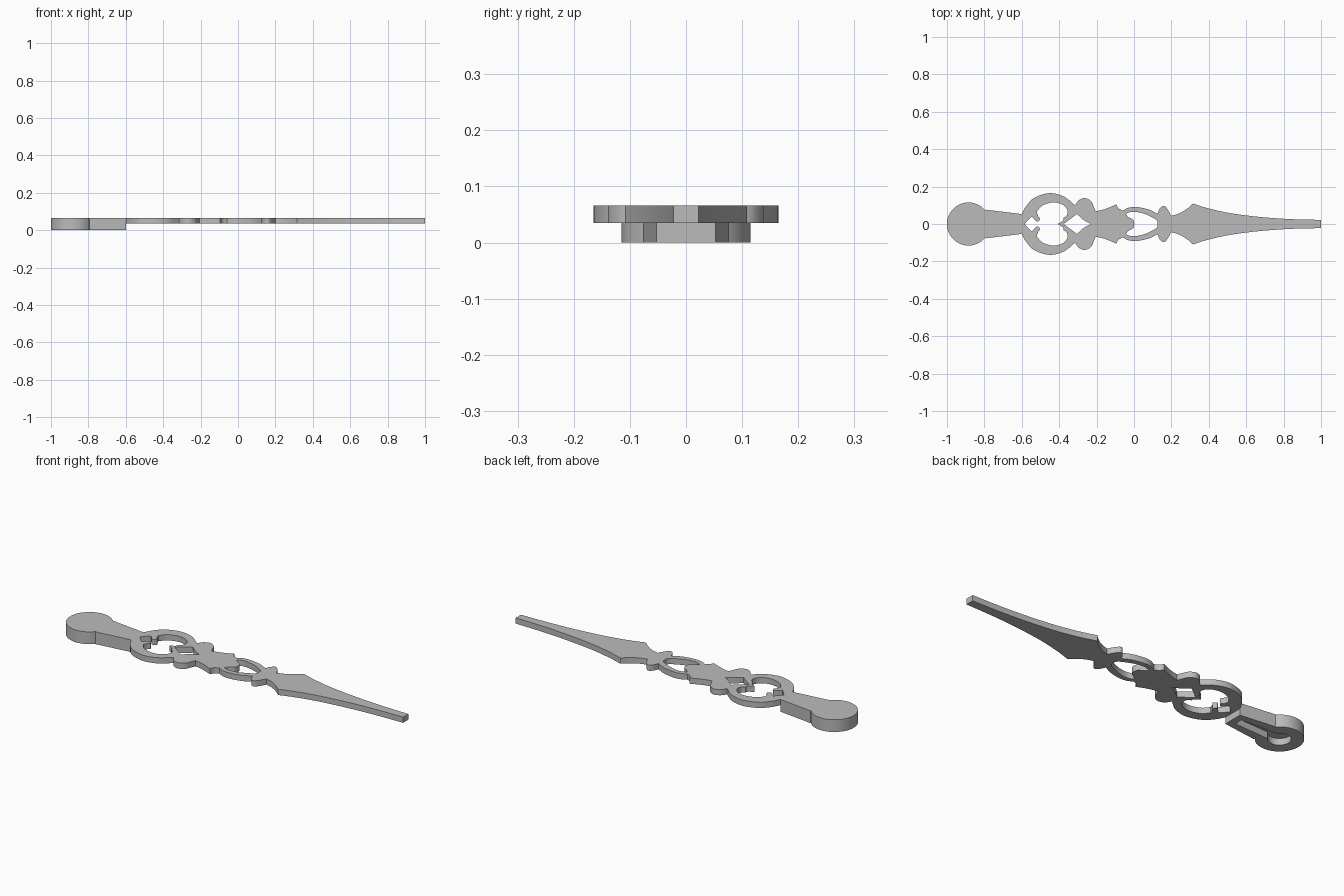
import bpy, bmesh, math
from mathutils import Vector

if "Cube" in bpy.data.objects:
    bpy.data.objects.remove(bpy.data.objects["Cube"])

grey = bpy.data.materials.new("grey metal")
grey.diffuse_color = (0.5, 0.5, 0.5, 1)
grey.use_nodes = True
grey.node_tree.nodes["Principled BSDF"].inputs["Base Color"].default_value = grey.diffuse_color


def smooth_run(pts, n=7):
    """Smooth curve through the points; two points give a straight line."""
    p = [Vector(q) for q in pts]
    if len(p) == 2:
        return p
    p = [2 * p[0] - p[1]] + p + [2 * p[-1] - p[-2]]
    out = []
    for a, b, c, d in zip(p, p[1:], p[2:], p[3:]):
        for i in range(n):
            t = i / n
            out.append(0.5 * (2 * b + (c - a) * t + (2 * a - 5 * b + 4 * c - d) * t * t
                              + (3 * b - a - 3 * c + d) * t ** 3))
    return out + [p[-2]]


def mirrored_loop(*runs):
    """Upper half made of runs with sharp corners between, mirrored across y = 0."""
    half = []
    for run in runs:
        for q in smooth_run(run):
            if not half or (q - half[-1]).length > 1e-5:
                half.append(q)
    return half + [Vector((q.x, -q.y)) for q in reversed(half) if abs(q.y) > 1e-5]


def arc(cx, r, a0, a1, n=28):
    return [(cx + r * math.cos(math.radians(a0 + (a1 - a0) * i / n)),
             r * math.sin(math.radians(a0 + (a1 - a0) * i / n))) for i in range(n + 1)]


def slab(name, loops, z0, z1):
    """Flat plate with holes between two heights."""
    cu = bpy.data.curves.new(name, 'CURVE')
    cu.dimensions = '2D'
    cu.fill_mode = 'BOTH'
    cu.extrude = (z1 - z0) / 2
    for loop in loops:
        s = cu.splines.new('POLY')
        s.points.add(len(loop) - 1)
        for pt, q in zip(s.points, loop):
            pt.co = (q.x, q.y, 0, 1)
        s.use_cyclic_u = True
    tmp = bpy.data.objects.new(name + " curve", cu)
    bpy.context.collection.objects.link(tmp)
    dg = bpy.context.evaluated_depsgraph_get()
    me = bpy.data.meshes.new_from_object(tmp.evaluated_get(dg))
    bpy.data.objects.remove(tmp)
    bm = bmesh.new()
    bm.from_mesh(me)
    bmesh.ops.remove_doubles(bm, verts=bm.verts, dist=1e-5)
    bmesh.ops.translate(bm, verts=bm.verts, vec=(0, 0, (z0 + z1) / 2))
    bmesh.ops.recalc_face_normals(bm, faces=bm.faces)
    bm.to_mesh(me)
    bm.free()
    me.materials.clear()
    me.materials.append(grey)
    ob = bpy.data.objects.new(name, me)
    bpy.context.collection.objects.link(ob)
    return ob


def shade(ob):
    bpy.ops.object.select_all(action='DESELECT')
    ob.select_set(True)
    bpy.context.view_layer.objects.active = ob
    bpy.ops.object.shade_smooth_by_angle(angle=math.radians(30))


# ornamental blade outline, from the neck to the tip
outline = mirrored_loop(
    [(-0.6, 0), (-0.6, 0.053)],
    [(-0.6, 0.053), (-0.575, 0.098), (-0.53, 0.142), (-0.45, 0.165), (-0.375, 0.147), (-0.315, 0.1)],
    [(-0.315, 0.1), (-0.295, 0.127), (-0.262, 0.139), (-0.23, 0.122), (-0.214, 0.09), (-0.205, 0.068)],
    [(-0.205, 0.068), (-0.155, 0.08), (-0.095, 0.104)],
    [(-0.095, 0.104), (-0.082, 0.083), (-0.06, 0.072)],
    [(-0.06, 0.072), (-0.025, 0.088), (0.02, 0.09), (0.08, 0.077), (0.125, 0.055)],
    [(0.125, 0.055), (0.14, 0.085), (0.16, 0.097), (0.18, 0.078), (0.2, 0.043)],
    [(0.2, 0.043), (0.245, 0.058), (0.285, 0.083), (0.315, 0.109)],
    [(0.315, 0.109), (0.4, 0.083), (0.52, 0.057), (0.68, 0.037), (0.84, 0.026), (1, 0.022)],
    [(1, 0.022), (1, 0)])

# open ring with two small prongs on its left
ring_hole = mirrored_loop(
    [(-0.585, 0), (-0.547, 0.041)],
    [(-0.547, 0.041), (-0.53, 0.022)],
    [(-0.53, 0.022), (-0.515, 0.012), (-0.502, 0.028), (-0.512, 0.04)],
    [(-0.512, 0.04), (-0.52, 0.065)],
    [(-0.52, 0.065), (-0.49, 0.098), (-0.435, 0.115), (-0.385, 0.105), (-0.357, 0.075),
     (-0.36, 0.045), (-0.378, 0.032)],
    [(-0.378, 0.032), (-0.38, 0.018), (-0.408, 0)])
diamond_hole = mirrored_loop([(-0.376, 0), (-0.305, 0.053)], [(-0.305, 0.053), (-0.27, 0.022), (-0.232, 0)])
eye_hole = mirrored_loop(
    [(0.002, 0), (-0.005, 0.022), (-0.03, 0.038), (-0.045, 0.055)],
    [(-0.045, 0.055), (-0.01, 0.065), (0.04, 0.059), (0.095, 0.037), (0.122, 0.018), (0.125, 0)])
blade = slab("pointer_blade", [outline, ring_hole, diamond_hole, eye_hole], 0.035, 0.066)
shade(blade)

# thick round handle with a keyhole recess underneath
handle_loop = mirrored_loop(arc(-0.885, 0.115, 180, 39), [(-0.795, 0.077), (-0.6, 0.053)], [(-0.6, 0.053), (-0.6, 0)])
handle = slab("round_handle", [handle_loop], 0, 0.066)
recess_loop = mirrored_loop(arc(-0.885, 0.055, 180, 35), [(-0.84, 0.0315), (-0.635, 0.022)],
                            [(-0.635, 0.022), (-0.635, 0)])
cutter = slab("recess_cutter", [recess_loop], -0.03, 0.035)
cutter.hide_render = True
cutter.hide_set(True)
mod = handle.modifiers.new("recess", 'BOOLEAN')
mod.object = cutter
mod.operation = 'DIFFERENCE'
mod.solver = 'EXACT'
bpy.context.view_layer.objects.active = handle
bpy.ops.object.modifier_apply(modifier=mod.name)
bpy.data.objects.remove(cutter)
shade(handle)
